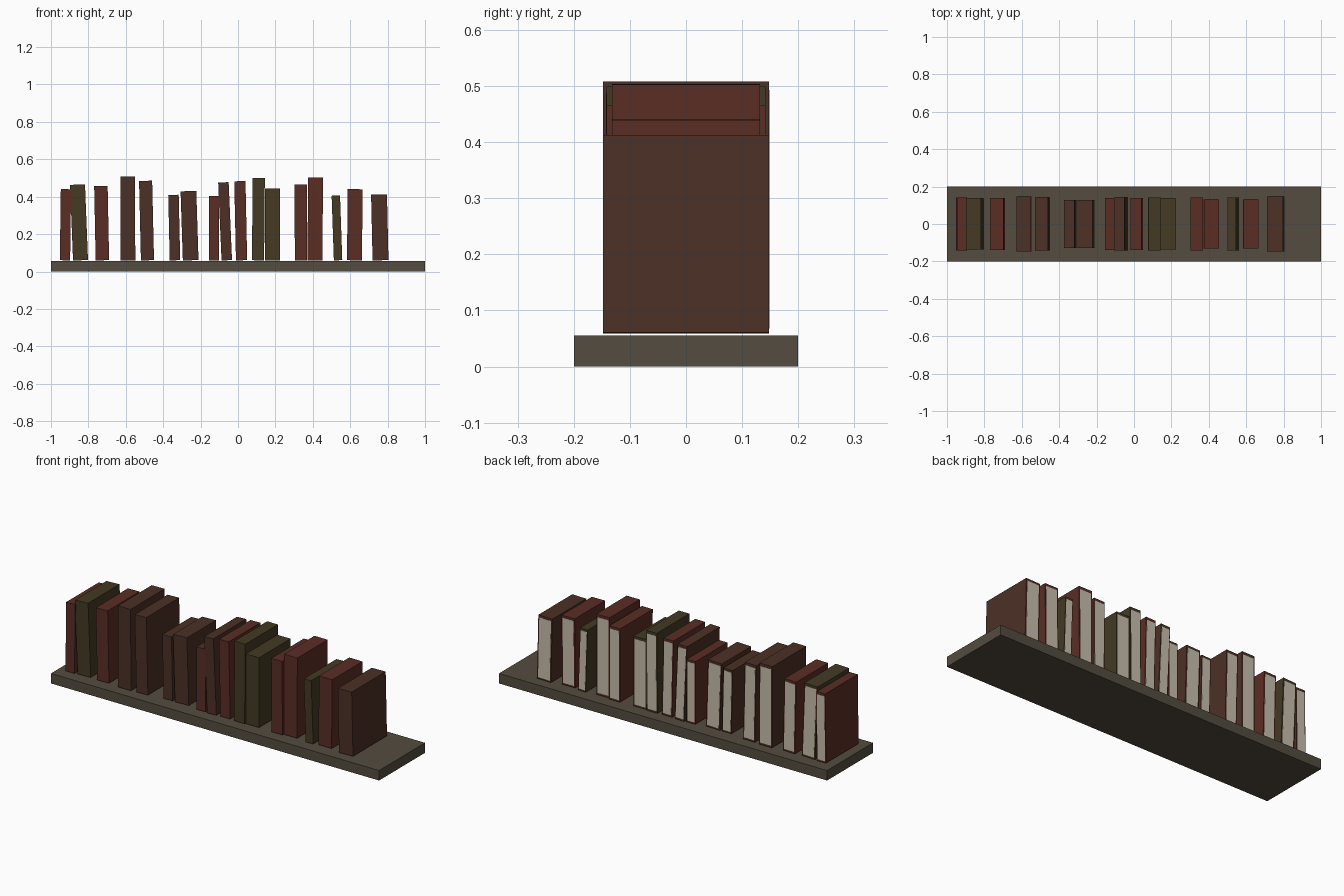
import bpy
from math import atan2
from mathutils import Matrix

cube = bpy.data.objects.get("Cube")
if cube:
    bpy.data.objects.remove(cube, do_unlink=True)


def material(name, colour):
    mat = bpy.data.materials.new(name)
    mat.use_nodes = True
    mat.diffuse_color = (*colour, 1)
    shader = mat.node_tree.nodes["Principled BSDF"]
    shader.inputs["Base Color"].default_value = (*colour, 1)
    shader.inputs["Roughness"].default_value = 0.9
    return mat


wood = material("shelf wood", (0.088, 0.072, 0.05))
paper = material("page paper", (0.58, 0.515, 0.413))
red = material("red cover", (0.102, 0.027, 0.0185))
brown = material("brown cover", (0.072, 0.03, 0.0195))
green = material("green cover", (0.058, 0.042, 0.0176))


def box(name, low, high, mat, transform=Matrix()):
    """Box between two corners, placed by a transform."""
    corners = [(x, y, z) for x in (low[0], high[0])
               for y in (low[1], high[1]) for z in (low[2], high[2])]
    faces = [(0, 1, 3, 2), (4, 6, 7, 5), (0, 4, 5, 1),
             (2, 3, 7, 6), (0, 2, 6, 4), (1, 5, 7, 3)]
    mesh = bpy.data.meshes.new(name)
    mesh.from_pydata(corners, [], faces)
    mesh.materials.append(mat)
    obj = bpy.data.objects.new(name, mesh)
    obj.matrix_world = transform
    bpy.context.collection.objects.link(obj)
    return obj


def book(number, x, width, top, lean, half_depth, cover):
    """Solid cover with a page block showing at the back, leaning sideways."""
    base = 0.06
    height = top - base
    place = Matrix.Translation((x, 0, base)) @ Matrix.Rotation(atan2(lean, height), 4, "Y")
    half = width / 2
    box(f"book_cover_{number}", (-half, -half_depth, 0), (half, half_depth, height), cover, place)
    box(f"book_pages_{number}", (-half * 0.84, 0, height * 0.025),
        (half * 0.84, half_depth + 0.0008, height * 0.965), paper, place)


# Shelf board
box("shelf_board", (-1, -0.2, 0), (1, 0.2, 0.055), wood)

# Books: foot position, width, top height, sideways lean, half depth, cover
books = [
    (-0.925, 0.055, 0.44, 0.005, 0.142, red),
    (-0.842, 0.08, 0.465, -0.016, 0.137, green),
    (-0.725, 0.072, 0.457, -0.008, 0.139, red),
    (-0.588, 0.078, 0.508, -0.002, 0.148, brown),
    (-0.484, 0.07, 0.485, -0.01, 0.143, brown),
    (-0.337, 0.056, 0.41, -0.008, 0.127, brown),
    (-0.253, 0.084, 0.43, -0.012, 0.127, brown),
    (-0.128, 0.053, 0.405, 0, 0.139, red),
    (-0.06, 0.056, 0.477, -0.018, 0.143, brown),
    (0.019, 0.06, 0.483, -0.009, 0.138, red),
    (0.107, 0.065, 0.5, 0.004, 0.142, green),
    (0.184, 0.08, 0.445, 0, 0.137, green),
    (0.337, 0.066, 0.465, -0.002, 0.142, red),
    (0.412, 0.08, 0.503, 0.002, 0.132, red),
    (0.535, 0.045, 0.406, -0.012, 0.142, green),
    (0.623, 0.08, 0.44, 0.003, 0.132, red),
    (0.762, 0.085, 0.412, -0.008, 0.148, brown),
]
for number, data in enumerate(books, start=1):
    book(number, *data)
